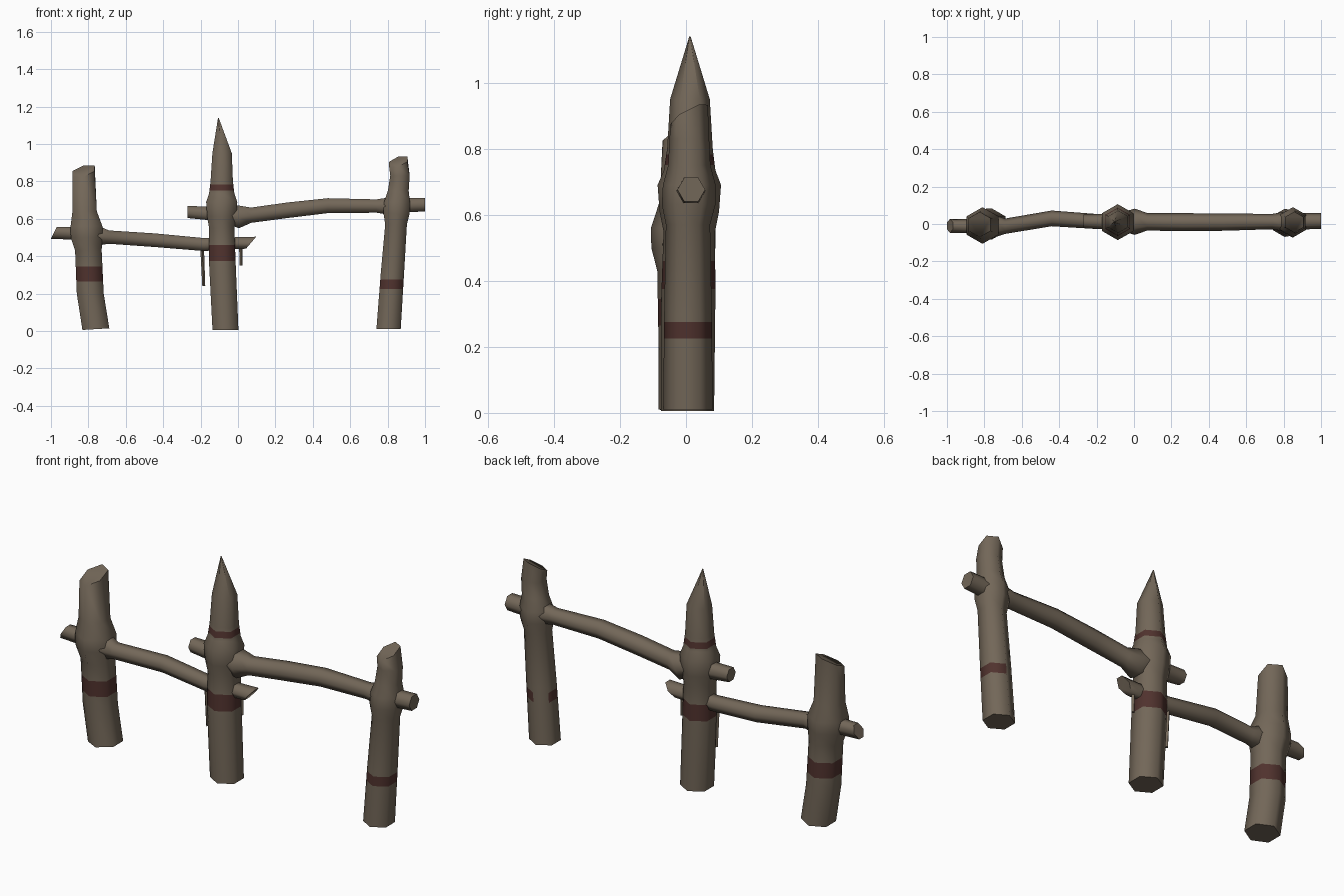
import bpy, bmesh, math
from mathutils import Vector


def material(name, rgb):
    m = bpy.data.materials.new(name)
    m.diffuse_color = (*rgb, 1)
    return m


WOOD = material("weathered wood", (0.17, 0.135, 0.098))
RED = material("dark red stain", (0.08, 0.032, 0.027))


def tube(name, rings, upright, start=(0, 0), end=(0, 0), bands=(), sides=6):
    """Log through rings (along, side, y, radius); start/end slope the cut ends
    (slope sideways, slope in y); bands = (low, high, rule on normal)."""
    bm = bmesh.new()
    loops = []
    for i, (along, side, y, r) in enumerate(rings):
        slope = start if i == 0 else end if i == len(rings) - 1 else (0, 0)
        loop = []
        for k in range(sides):
            a = 2 * math.pi * k / sides
            dy, ds = r * math.cos(a), r * math.sin(a)
            t = along + slope[0] * ds + slope[1] * dy
            loop.append(bm.verts.new((side + ds, y + dy, t) if upright
                                     else (t, y + dy, side + ds)))
        loops.append(loop)
    for a, b in zip(loops, loops[1:]):
        for k in range(sides):
            n = (k + 1) % sides
            bm.faces.new((a[k], a[n], b[n], b[k]))
    bm.faces.new(loops[0])
    bm.faces.new(loops[-1])
    # cut the stained bands into the log
    for lo, hi, _ in bands:
        for z in (lo, hi):
            bmesh.ops.bisect_plane(bm, geom=bm.verts[:] + bm.edges[:] + bm.faces[:],
                                   plane_co=(0, 0, z), plane_no=(0, 0, 1))
    bmesh.ops.recalc_face_normals(bm, faces=bm.faces[:])
    bm.normal_update()
    for f in bm.faces:
        z = f.calc_center_median().z
        f.smooth = True
        f.material_index = int(any(lo < z < hi and rule(f.normal) for lo, hi, rule in bands))
    me = bpy.data.meshes.new(name)
    bm.to_mesh(me)
    bm.free()
    me.materials.append(WOOD)
    me.materials.append(RED)
    me.set_sharp_from_angle(angle=math.radians(62))
    ob = bpy.data.objects.new(name, me)
    bpy.context.collection.objects.link(ob)
    return ob


everywhere = lambda n: True
not_back_left = lambda n: not (n.x < -0.2 and n.y > 0.2)

# posts with swollen knots where the rails pass through
tube("left_post", [(0.01, -0.76, 0.0, 0.083), (0.20, -0.79, 0.0, 0.083),
                   (0.43, -0.80, -0.005, 0.082), (0.50, -0.81, -0.008, 0.097),
                   (0.56, -0.81, -0.008, 0.098), (0.64, -0.82, -0.005, 0.075),
                   (0.855, -0.825, -0.003, 0.068)], True,
     start=(0.06, 0), end=(0.25, 0.45), bands=[(0.265, 0.345, everywhere)])

tube("middle_post", [(0.005, -0.067, 0.005, 0.08), (0.35, -0.083, 0.007, 0.082),
                     (0.55, -0.087, 0.01, 0.078), (0.61, -0.087, 0.01, 0.09),
                     (0.69, -0.087, 0.01, 0.096), (0.735, -0.087, 0.011, 0.078),
                     (0.80, -0.087, 0.012, 0.069), (0.95, -0.085, 0.012, 0.06),
                     (1.14, -0.105, 0.012, 0.002)], True,
     bands=[(0.375, 0.46, everywhere), (0.75, 0.782, everywhere)])

tube("right_post", [(0.01, 0.805, 0.006, 0.075), (0.30, 0.825, 0.006, 0.072),
                    (0.57, 0.845, 0.006, 0.067), (0.63, 0.848, 0.008, 0.081),
                    (0.69, 0.85, 0.01, 0.08), (0.75, 0.857, 0.01, 0.064),
                    (0.83, 0.866, 0.01, 0.06), (0.905, 0.857, 0.01, 0.056)], True,
     end=(0.3, 0.5), bands=[(0.225, 0.275, not_back_left)])

# rails, flared where they leave a post
tube("lower_rail", [(-0.984, 0.525, -0.01, 0.037), (-0.80, 0.52, -0.012, 0.04),
                    (-0.745, 0.51, -0.012, 0.06), (-0.69, 0.502, -0.012, 0.041),
                    (-0.44, 0.485, 0.03, 0.042), (-0.18, 0.462, 0.012, 0.04),
                    (-0.06, 0.468, 0.012, 0.037), (0.07, 0.472, 0.012, 0.037)], False,
     start=(0.5, 0), end=(0.85, 0))

tube("upper_rail", [(-0.27, 0.636, 0.015, 0.037), (-0.09, 0.625, 0.012, 0.045),
                    (0.005, 0.61, 0.012, 0.07), (0.07, 0.619, 0.012, 0.047),
                    (0.26, 0.645, 0.01, 0.048), (0.48, 0.67, 0.01, 0.046),
                    (0.74, 0.668, 0.013, 0.041), (0.79, 0.668, 0.013, 0.05),
                    (0.85, 0.67, 0.014, 0.045), (1.0, 0.676, 0.016, 0.042)], False)

# thin strips hanging from the lower rail
tube("long_strip", [(0.45, -0.192, 0.012, 0.01), (0.24, -0.183, 0.012, 0.008)], True, sides=4)
tube("short_strip", [(0.46, 0.015, 0.012, 0.009), (0.35, 0.016, 0.012, 0.008)], True, sides=4)
